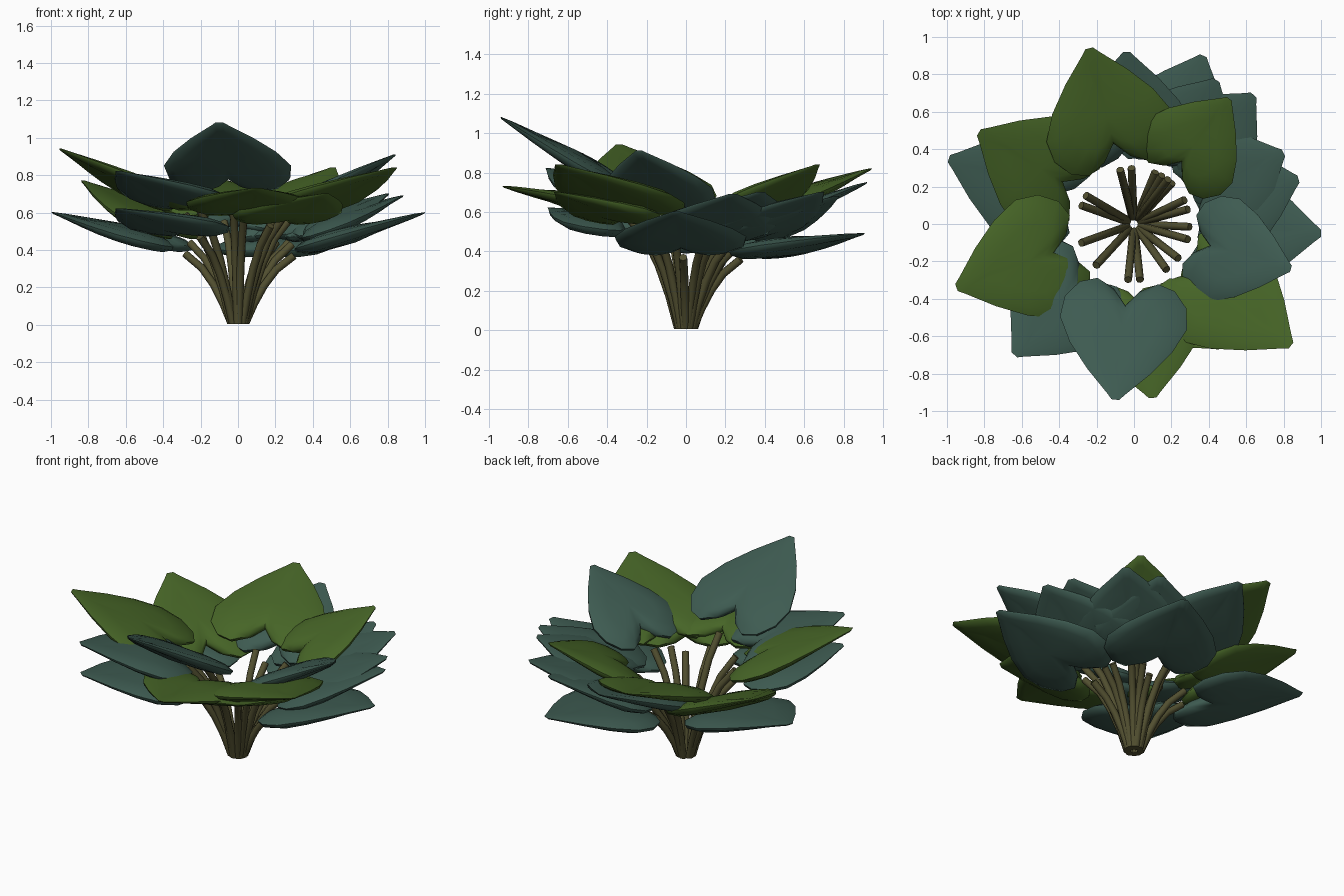
import bpy, bmesh, math
from mathutils import Vector, Matrix

if "Cube" in bpy.data.objects:
    bpy.data.objects.remove(bpy.data.objects["Cube"])


def material(name, rgb):
    m = bpy.data.materials.new(name)
    m.diffuse_color = (*rgb, 1)
    m.use_nodes = True
    m.node_tree.nodes["Principled BSDF"].inputs["Base Color"].default_value = m.diffuse_color
    return m


GREEN = material("leaf_green", (0.062, 0.13, 0.02))
TEAL = material("leaf_teal", (0.048, 0.105, 0.083))
BROWN = material("stem_brown", (0.085, 0.08, 0.03))

# Half heart outline: notch -> lobe -> tip (length, half width)
HALF = [(.14, 0), (.05, .07), (0, .16), (.03, .25), (.12, .32), (.24, .335),
        (.38, .27), (.52, .165), (.65, .045)]
OUTLINE = HALF + [(.68, .02), (.68, -.02)] + [(u, -v) for u, v in HALF[:0:-1]]
# Cross-section rings: (outline scale, height)
RINGS = [(.55, -.047), (.82, -.038), (.98, -.014),
         (1, .006), (.85, .03), (.55, .042)]
BASE_R = 0.31


def make_object(name, bm, mat):
    bmesh.ops.recalc_face_normals(bm, faces=bm.faces)
    for f in bm.faces:
        f.smooth = True
    me = bpy.data.meshes.new(name)
    bm.to_mesh(me)
    bm.free()
    me.materials.append(mat)
    ob = bpy.data.objects.new(name, me)
    bpy.context.collection.objects.link(ob)
    bpy.context.view_layer.objects.active = ob
    bpy.ops.object.select_all(action='DESELECT')
    ob.select_set(True)
    bpy.ops.object.shade_smooth_by_angle(angle=math.radians(50))
    return ob


def bridge(bm, a, b):
    n = len(a)
    for i in range(n):
        bm.faces.new((a[i], a[(i + 1) % n], b[(i + 1) % n], b[i]))


def leaf(name, x, y, tip_z, rise, mat, width=1):
    run = math.hypot(x, y) - BASE_R
    length = math.hypot(run, rise) / .68
    bm = bmesh.new()
    cx = .3
    # Thickness thins out towards the tip
    rings = [[bm.verts.new(((cx + (u - cx) * k) * length, v * k * width,
                            h * (1 - .65 * (max(u, 0) / .68) ** 2)))
              for u, v in OUTLINE] for k, h in RINGS]
    for a, b in zip(rings, rings[1:]):
        bridge(bm, a, b)
    for ring, h in ((rings[0], -.05), (rings[-1], .045)):
        c = bm.verts.new((cx * length, 0, h))
        for i in range(len(ring)):
            bm.faces.new((ring[i], ring[(i + 1) % len(ring)], c))
    m = (Matrix.Rotation(math.atan2(y, x), 4, 'Z')
         @ Matrix.Translation((BASE_R, 0, tip_z - rise))
         @ Matrix.Rotation(-math.atan2(rise, run), 4, 'Y'))
    bm.transform(m)
    make_object(name, bm, mat)


def stem(name, angle, h):
    d = Vector((math.cos(angle), math.sin(angle), 0))
    path = [d * r + Vector((0, 0, z)) for r, z in
            ((.04, .005), (.085, .3 * h), (.14, .57 * h), (.205, .8 * h), (.3, h))]
    side = Vector((-d.y, d.x, 0))
    bm = bmesh.new()
    rings = []
    for i, p in enumerate(path):
        t = (path[min(i + 1, 4)] - path[max(i - 1, 0)]).normalized()
        if i == 0:
            t = Vector((0, 0, 1))
        up = t.cross(side)
        rings.append([bm.verts.new(p + .021 * (side * math.cos(a) + up * math.sin(a)))
                      for a in (k * math.tau / 8 for k in range(8))])
    for a, b in zip(rings, rings[1:]):
        bridge(bm, a, b)
    bm.faces.new(rings[0])
    bm.faces.new(rings[-1])
    make_object(name, bm, BROWN)


# Leaves by tip position (x, y, z), rise, colour and optional width
LEAVES = [
    (-.10, -.94, 1.08, .36, TEAL, 1.02), (.84, -.24, .91, .30, TEAL, .85),
    (1.0, -.05, .60, .20, TEAL), (.88, .24, .69, .23, TEAL),
    (.80, .38, .70, .23, TEAL), (.64, .69, .70, .23, TEAL),
    (.44, .77, .68, .22, TEAL), (.37, .90, .49, .10, TEAL),
    (-.04, .92, .75, .24, TEAL), (-.99, .35, .60, .19, TEAL),
    (-.64, -.70, .82, .18, TEAL), (-.64, -.69, .62, .12, TEAL),
    (-.24, .94, .82, .24, GREEN, 1.03), (.51, .67, .84, .26, GREEN, .85),
    (-.83, .49, .77, .30, GREEN), (-.95, -.34, .94, .32, GREEN),
    (.84, -.65, .84, .24, GREEN, 1.03), (.10, -.93, .73, .12, GREEN),
    (.47, -.66, .70, .14, GREEN),
]
for i, (x, y, z, rise, mat, *width) in enumerate(LEAVES, 1):
    leaf(f"leaf_{i}", x, y, z, rise, mat, *width)
    stem(f"stem_{i}", math.atan2(y, x), z - rise - .03)
